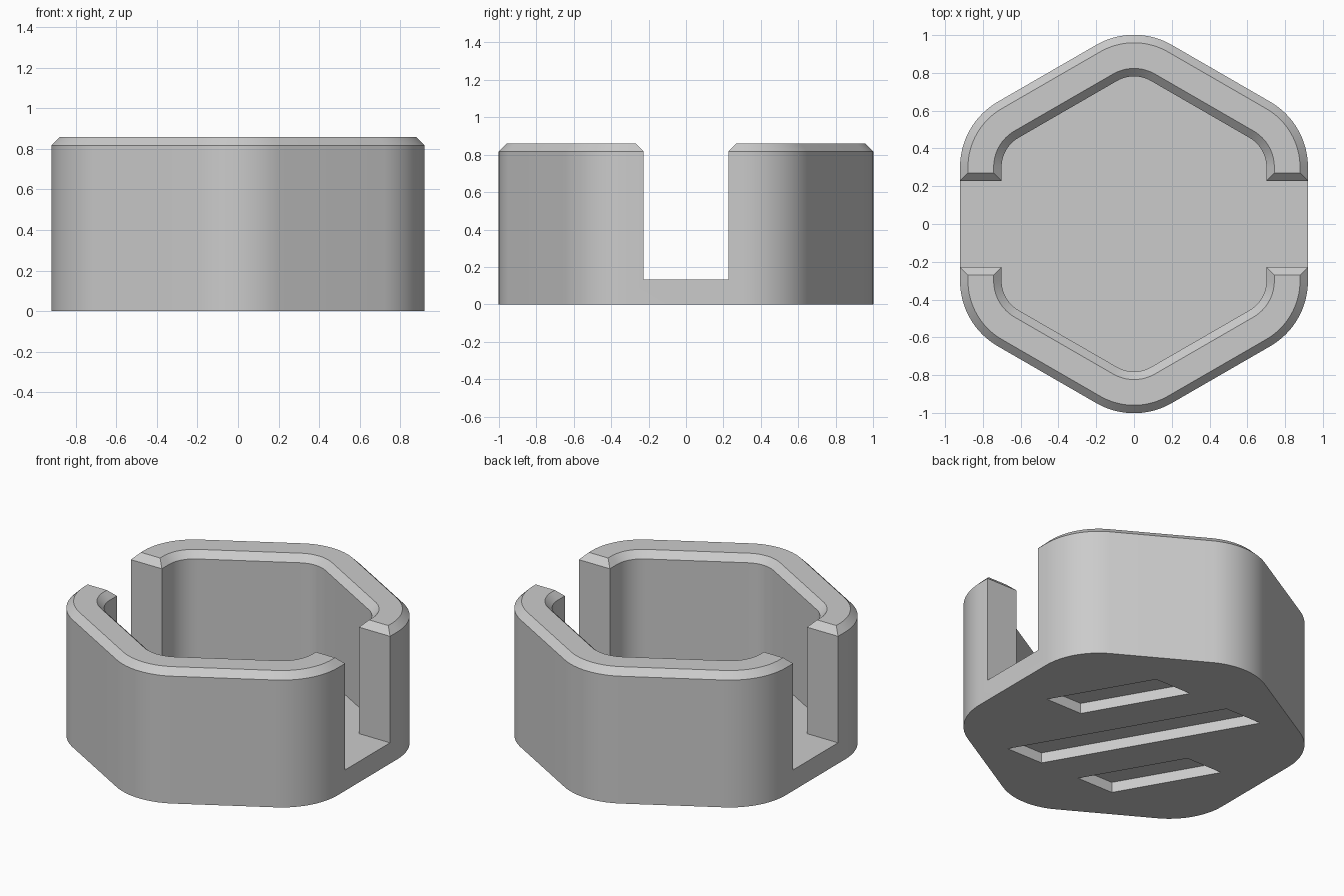
import bpy, bmesh
from math import radians, cos, sin

cube = bpy.data.objects.get("Cube")
if cube:
    bpy.data.objects.remove(cube, do_unlink=True)

HEIGHT, FLOOR = 0.86, 0.134
APOTHEM, RADIUS, WALL = 0.921, 0.4, 0.22
SLOT, CHAMFER = 0.228, 0.042
GROOVE_DEPTH = 0.067

gray = bpy.data.materials.new("light_gray")
gray.use_nodes = True
gray.diffuse_color = (0.6, 0.6, 0.6, 1)
gray.node_tree.nodes["Principled BSDF"].inputs["Base Color"].default_value = (0.6, 0.6, 0.6, 1)


def rounded_hex(inset, corners, steps=16):
    """Outline points of the chosen rounded corners, given by their angles."""
    radius = RADIUS - inset
    reach = (APOTHEM - RADIUS) / cos(radians(30))
    points = []
    for corner in corners:
        cx, cy = reach * cos(radians(corner)), reach * sin(radians(corner))
        for i in range(steps + 1):
            a = radians(corner - 30 + 60 * i / steps)
            points.append((cx + radius * cos(a), cy + radius * sin(a)))
    return points


def prism(name, outline, z0, z1):
    """Extrude an anticlockwise outline from z0 to z1."""
    bm = bmesh.new()
    face = bm.faces.new([bm.verts.new((x, y, z0)) for x, y in outline])
    top = bmesh.ops.extrude_face_region(bm, geom=[face])["geom"]
    moved = [g for g in top if isinstance(g, bmesh.types.BMVert)]
    bmesh.ops.translate(bm, verts=moved, vec=(0, 0, z1 - z0))
    bmesh.ops.recalc_face_normals(bm, faces=bm.faces)
    mesh = bpy.data.meshes.new(name)
    bm.to_mesh(mesh)
    bm.free()
    mesh.materials.append(gray)
    obj = bpy.data.objects.new(name, mesh)
    bpy.context.collection.objects.link(obj)
    return obj


def cut(target, cutter):
    """Subtract the cutter and remove it."""
    cutter.hide_render = True
    mod = target.modifiers.new("cut", "BOOLEAN")
    mod.operation, mod.solver, mod.object = "DIFFERENCE", "EXACT", cutter
    bpy.context.view_layer.objects.active = target
    bpy.ops.object.modifier_apply(modifier=mod.name)
    bpy.data.objects.remove(cutter, do_unlink=True)


# Solid rounded hexagon
body = prism("holder_body", rounded_hex(0, range(30, 390, 60)), 0, HEIGHT)

# Hexagonal cavity with a slot through both sides
upper = rounded_hex(WALL, (30, 90, 150))
lower = rounded_hex(WALL, (210, 270, 330))
inner = APOTHEM - WALL


def slot_end(side):
    return [(side * x, side * y) for x, y in
            ((inner, -SLOT), (1.2, -SLOT), (1.2, SLOT), (inner, SLOT))]


cut(body, prism("cavity_cutter", slot_end(1) + upper + slot_end(-1) + lower, FLOOR, 1.2))

# Slanted grooves in the underside: centre x, centre y, half length in y
LEAN, HALF_WIDTH = -0.577, 0.128
for cx, cy, half in ((0, 0, 0.587), (0.365, 0.294, 0.293), (-0.365, -0.294, 0.293)):
    outline = [(cx + sx * HALF_WIDTH + sy * half * LEAN, cy + sy * half)
               for sx, sy in ((-1, -1), (1, -1), (1, 1), (-1, 1))]
    cut(body, prism("groove_cutter", outline, -0.1, GROOVE_DEPTH))

# Chamfer around the rims of both walls
bm = bmesh.new()
bm.from_mesh(body.data)
rim = [e for e in bm.edges
       if all(v.co.z > HEIGHT - 0.001 for v in e.verts)
       and len(e.link_faces) == 2 and e.calc_face_angle() > 1]
bmesh.ops.bevel(bm, geom=rim, offset=CHAMFER, offset_type="OFFSET", segments=1,
                affect="EDGES", profile=0.5, clamp_overlap=False)
bm.to_mesh(body.data)
bm.free()

# Smooth curved sides, sharp edges kept
bpy.ops.object.select_all(action="DESELECT")
body.select_set(True)
bpy.context.view_layer.objects.active = body
bpy.ops.object.shade_smooth_by_angle(angle=radians(25))
